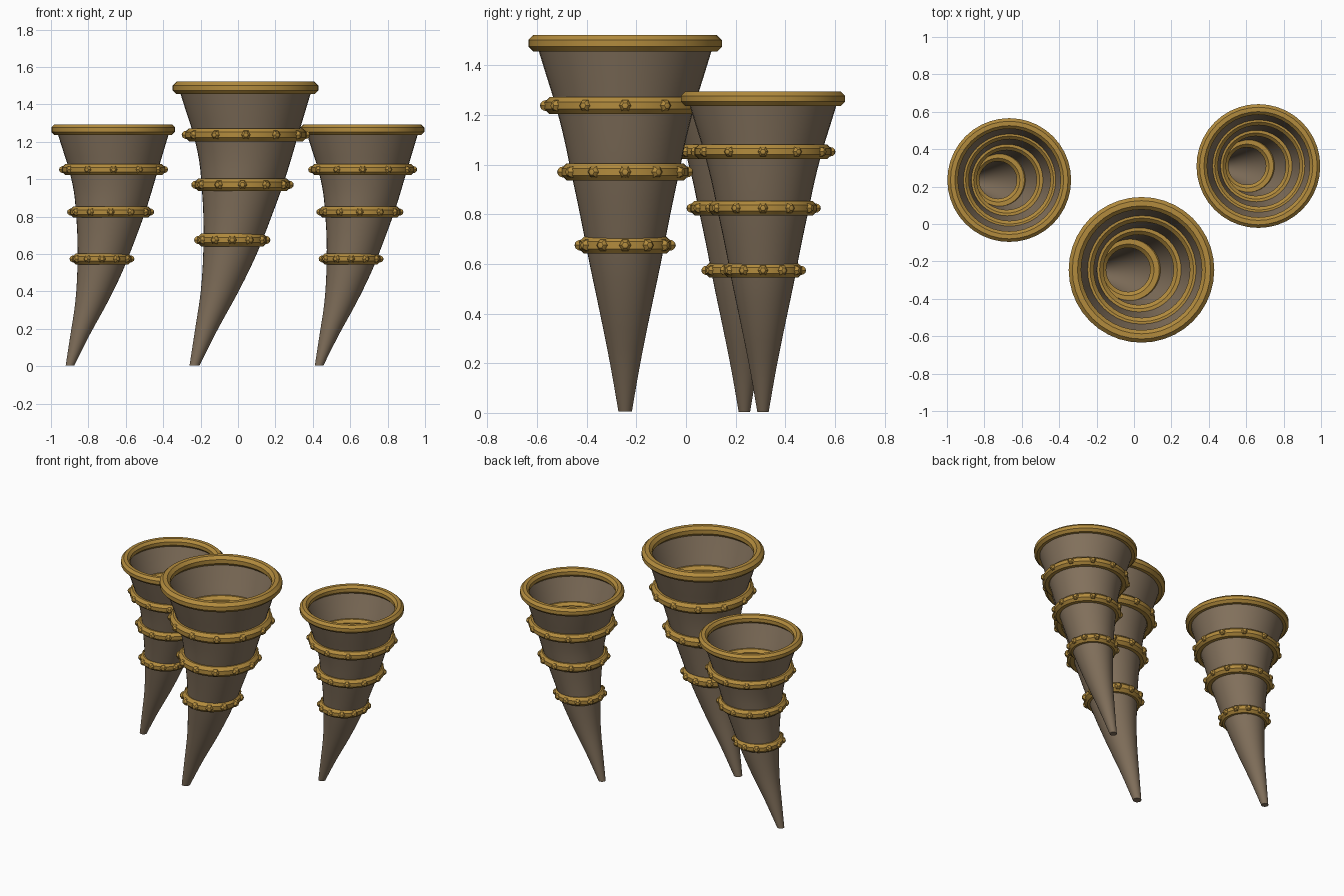
import bpy, bmesh, math
from mathutils import Vector, Matrix

if "Cube" in bpy.data.objects:
    bpy.data.objects.remove(bpy.data.objects["Cube"])


def material(name, rgb):
    m = bpy.data.materials.new(name)
    m.diffuse_color = (*rgb, 1)
    m.use_nodes = True
    m.node_tree.nodes["Principled BSDF"].inputs["Base Color"].default_value = m.diffuse_color
    return m


HORN = material("horn brown", (0.235, 0.172, 0.112))
BRASS = material("brass", (0.45, 0.26, 0.047))

# Horn spine and radius: (height, sideways offset, radius)
PROFILE = [(0.005, -0.272, 0.027), (0.2, -0.208, 0.061), (0.4, -0.138, 0.101),
           (0.6, -0.083, 0.143), (0.8, -0.043, 0.182), (0.97, -0.017, 0.218),
           (1.1, -0.003, 0.245), (1.237, 0.002, 0.28), (1.36, 0.001, 0.318),
           (1.49, 0.0, 0.358)]
# Bands: (height, sideways offset, ring radius)
BANDS = [(0.675, -0.071, 0.152), (0.97, -0.016, 0.222), (1.237, 0.002, 0.291)]
SIDES = 40
STUDS = 12


def finish(bm, name, mat, place, angle):
    bmesh.ops.transform(bm, matrix=place, verts=bm.verts)
    bmesh.ops.recalc_face_normals(bm, faces=bm.faces)
    me = bpy.data.meshes.new(name)
    bm.to_mesh(me)
    bm.free()
    me.materials.append(mat)
    ob = bpy.data.objects.new(name, me)
    bpy.context.collection.objects.link(ob)
    bpy.ops.object.select_all(action='DESELECT')
    ob.select_set(True)
    bpy.context.view_layer.objects.active = ob
    bpy.ops.object.shade_smooth_by_angle(angle=math.radians(angle))


def bridge(bm, a, b):
    n = len(a)
    for i in range(n):
        j = (i + 1) % n
        bm.faces.new((a[i], a[j], b[j], b[i]))


def circle(bm, z, x, r):
    step = math.tau / SIDES
    return [bm.verts.new((x + r * math.cos(i * step), r * math.sin(i * step), z))
            for i in range(SIDES)]


def spline(pts, steps=3):
    # Smooth the coarse profile
    p = [Vector(q) for q in pts]
    out = []
    for i in range(len(p) - 1):
        a, b = p[max(i - 1, 0)], p[i]
        c, d = p[i + 1], p[min(i + 2, len(p) - 1)]
        for s in range(steps):
            t = s / steps
            out.append(b + ((c - a) * t + (2 * a - 5 * b + 4 * c - d) * t * t
                            + (3 * b - a - 3 * c + d) * t ** 3) / 2)
    return out + [p[-1]]


def ring(bm, z, x, r, tube):
    # Octagonal tube with a flat outer face
    loops = []
    for k in range(8):
        a = (k + 0.5) * math.tau / 8
        loops.append(circle(bm, z + tube * math.sin(a), x, r + tube * math.cos(a)))
    for k in range(8):
        bridge(bm, loops[k], loops[(k + 1) % 8])


def horn(label, x, y, scale):
    place = Matrix.Translation((x, y, 0)) @ Matrix.Scale(scale, 4)

    # Open curved cone, closed at the tip
    bm = bmesh.new()
    loops = [circle(bm, *p) for p in spline(PROFILE)]
    for a, b in zip(loops, loops[1:]):
        bridge(bm, a, b)
    bm.faces.new(loops[0][::-1])
    finish(bm, label + "_horn_body", HORN, place, 40)

    # Mouth rim
    bm = bmesh.new()
    ring(bm, 1.488, 0, 0.356, 0.036)
    finish(bm, label + "_mouth_rim", BRASS, place, 30)

    # Bands and their studs
    for n, (z, bx, r) in enumerate(BANDS, 1):
        bm = bmesh.new()
        ring(bm, z, bx, r, 0.037)
        finish(bm, f"{label}_band_{n}", BRASS, place, 30)
        bm = bmesh.new()
        for i in range(STUDS):
            m = (Matrix.Translation((bx, 0, z))
                 @ Matrix.Rotation(i * math.tau / STUDS, 4, 'Z')
                 @ Matrix.Translation((r + 0.026, 0, 0))
                 @ Matrix.Rotation(math.pi / 2, 4, 'Y'))
            bmesh.ops.create_uvsphere(bm, u_segments=6, v_segments=6,
                                      radius=0.026, matrix=m)
        finish(bm, f"{label}_band_{n}_studs", BRASS, place, 30)


horn("large", 0.04, -0.245, 1.0)
horn("left", -0.667, 0.235, 0.85)
horn("right", 0.665, 0.31, 0.85)
